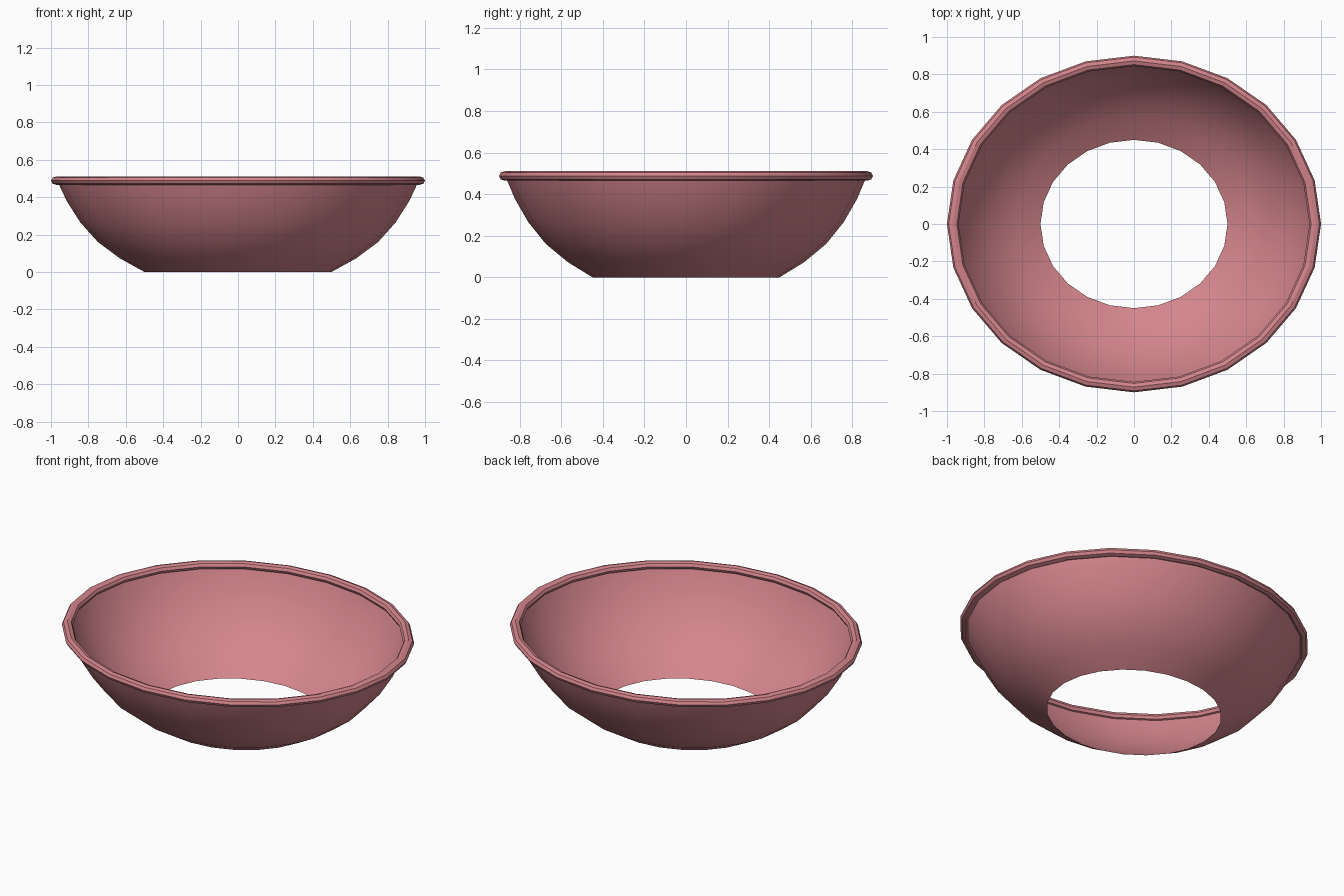
import bpy, bmesh, math

cube = bpy.data.objects.get("Cube")
if cube:
    bpy.data.objects.remove(cube, do_unlink=True)

SEGMENTS = 24
DEPTH_RATIO = 0.9  # the bowl is slightly oval

pink = bpy.data.materials.new("dusty pink")
pink.use_nodes = True
colour = (0.66, 0.235, 0.265, 1)
pink.diffuse_color = colour
pink.node_tree.nodes["Principled BSDF"].inputs["Base Color"].default_value = colour


def lathe(name, profile, closed=False):
    """Sweep a (radius, height) profile round an oval."""
    bm = bmesh.new()
    rings = []
    for r, z in profile:
        angles = [2 * math.pi * i / SEGMENTS for i in range(SEGMENTS)]
        rings.append([bm.verts.new((r * math.cos(a), DEPTH_RATIO * r * math.sin(a), z))
                      for a in angles])
    pairs = list(zip(rings, rings[1:]))
    if closed:
        pairs.append((rings[-1], rings[0]))
    for low, high in pairs:
        for i in range(SEGMENTS):
            j = (i + 1) % SEGMENTS
            bm.faces.new((low[i], low[j], high[j], high[i]))
    mesh = bpy.data.meshes.new(name)
    bm.to_mesh(mesh)
    bm.free()
    mesh.materials.append(pink)
    obj = bpy.data.objects.new(name, mesh)
    bpy.context.collection.objects.link(obj)
    bpy.ops.object.select_all(action='DESELECT')
    obj.select_set(True)
    bpy.context.view_layer.objects.active = obj
    bpy.ops.object.shade_smooth_by_angle(angle=math.radians(30))
    return obj


# Thin curved wall, open at the bottom
lathe("bowl_wall", [(0.5, 0), (0.632, 0.073), (0.749, 0.16), (0.843, 0.265),
                    (0.915, 0.378), (0.957, 0.467), (0.966, 0.49)])

# Rolled rim with an eight-sided section
rim = [(0.969 + 0.031 * math.cos(k * math.pi / 4),
        0.488 + 0.023 * math.sin(k * math.pi / 4)) for k in range(8)]
lathe("rolled_rim", rim, closed=True)
